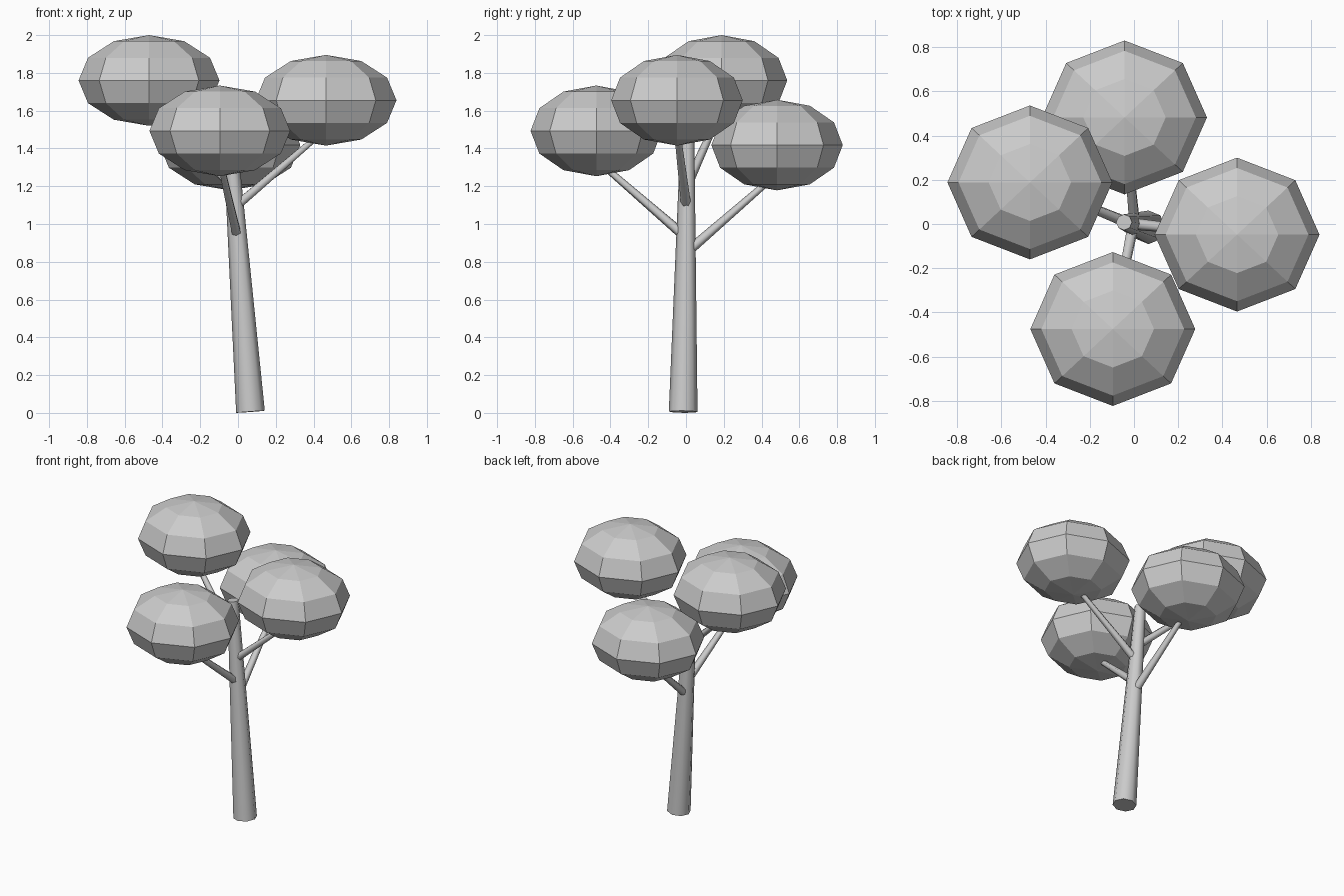
import bpy
import math
from mathutils import Vector

if "Cube" in bpy.data.objects:
    bpy.data.objects.remove(bpy.data.objects["Cube"])


def limb(name, start, end, r1, r2, sides):
    """Tapered round limb between two points, smooth with sharp ends."""
    a, b = Vector(start), Vector(end)
    d = b - a
    bpy.ops.mesh.primitive_cone_add(vertices=sides, radius1=r1, radius2=r2,
                                    depth=d.length, location=(a + b) / 2)
    ob = bpy.context.object
    ob.name = name
    ob.rotation_mode = 'QUATERNION'
    ob.rotation_quaternion = Vector((0, 0, 1)).rotation_difference(d)
    bpy.ops.object.shade_smooth_by_angle(angle=math.radians(65))
    return ob


def crown(name, centre):
    """Flattened low-poly ball of leaves."""
    bpy.ops.mesh.primitive_uv_sphere_add(segments=8, ring_count=6, radius=1,
                                         location=centre)
    ob = bpy.context.object
    ob.name = name
    ob.scale = (0.373, 0.348, 0.24)
    bpy.ops.object.shade_flat()
    return ob


# Leaning trunk
base = Vector((0.066, -0.015, 0.006))
top = Vector((-0.045, 0.008, 1.49))
limb("trunk", base, top, 0.076, 0.036, 8)

# Leaf crowns, each carried by a branch: centre and height where it leaves the trunk
crowns = {
    "left": ((-0.471, 0.188, 1.76), 1.20),
    "right": ((0.466, -0.048, 1.655), 1.09),
    "front": ((-0.096, -0.475, 1.493), 0.93),
    "back": ((-0.043, 0.482, 1.418), 0.845),
}
for side, (centre, fork) in crowns.items():
    crown(side + "_leaf_crown", centre)
    start = base.lerp(top, (fork - base.z) / (top.z - base.z))
    end = Vector(centre) - Vector((0, 0, 0.153))
    limb(side + "_branch", start, end, 0.027, 0.016, 6)
